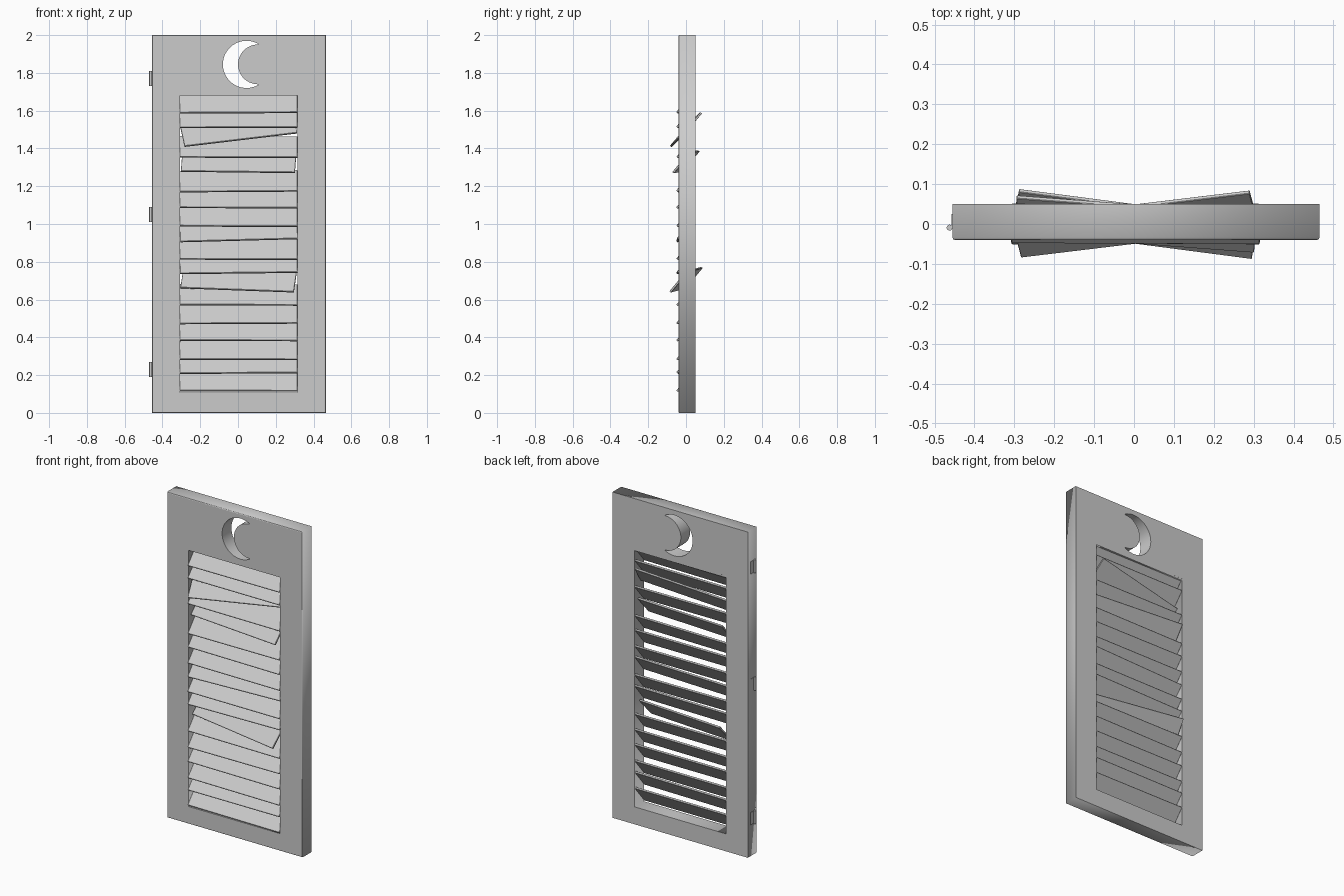
import bpy, bmesh, random
from math import cos, sin, pi, atan2
from mathutils import Matrix, Vector

if "Cube" in bpy.data.objects:
    bpy.data.objects.remove(bpy.data.objects["Cube"])

random.seed(4)
X0, X1 = -0.455, 0.465          # door outline
Y_MID, HALF = 0.005, 0.045      # door thickness


def add_mesh(name, bm):
    me = bpy.data.meshes.new(name)
    bm.to_mesh(me)
    bm.free()
    ob = bpy.data.objects.new(name, me)
    bpy.context.collection.objects.link(ob)
    return ob


def box(name, size, matrix, bevel=0.0):
    bm = bmesh.new()
    bmesh.ops.create_cube(bm, size=1, matrix=Matrix.Diagonal((*size, 1)))
    if bevel:
        bmesh.ops.bevel(bm, geom=bm.edges[:], offset=bevel, segments=1, affect='EDGES')
    bm.transform(matrix)
    return add_mesh(name, bm)


def rect(x0, x1, z0, z1):
    return [(x0, z0), (x1, z0), (x1, z1), (x0, z1)]


def crescent(c, r, c2, r2, tip, n=32):
    # outer arc the long way round the left, inner arc back
    a = atan2(tip[1], tip[0] - c)
    b = atan2(tip[1], tip[0] - c2)
    zc = 1.845
    outer = [(c + r * cos(t), zc + r * sin(t))
             for t in (a + (2 * pi - 2 * a) * i / n for i in range(n + 1))]
    inner = [(c2 + r2 * cos(t), zc + r2 * sin(t))
             for t in (2 * pi - b - (2 * pi - 2 * b) * i / n for i in range(1, n))]
    return outer + inner


# Door frame: flat outline with louvre opening and moon cut-out, extruded
cu = bpy.data.curves.new("frame_profile", 'CURVE')
cu.dimensions = '2D'
cu.fill_mode = 'BOTH'
cu.extrude = HALF
for pts in (rect(X0, X1, 0, 2), rect(-0.308, 0.315, 0.107, 1.68),
            crescent(0.045, 0.125, 0.105, 0.105, (0.11, 0.107))):
    sp = cu.splines.new('POLY')
    sp.points.add(len(pts) - 1)
    for p, (x, z) in zip(sp.points, pts):
        p.co = (x, z, 0, 1)
    sp.use_cyclic_u = True
tmp = bpy.data.objects.new("frame_profile", cu)
bpy.context.collection.objects.link(tmp)
bpy.context.view_layer.update()
me = tmp.evaluated_get(bpy.context.evaluated_depsgraph_get()).to_mesh()
bm = bmesh.new()
bm.from_mesh(me)
bpy.data.objects.remove(tmp)
bmesh.ops.remove_doubles(bm, verts=bm.verts[:], dist=1e-5)
for v in bm.verts:
    v.co = Vector((v.co.x, Y_MID - v.co.z, v.co.y))
bmesh.ops.recalc_face_normals(bm, faces=bm.faces[:])


# Softened outer edges
def corner(v):
    return (v.co.x < X0 + .001 or v.co.x > X1 - .001) and (v.co.z < .001 or v.co.z > 1.999)


rim = [e for e in bm.edges if all(corner(v) and v.co.y < 0 for v in e.verts)
       and len(e.link_faces) == 2 and e.calc_face_angle(0) > 1]
if rim:
    bmesh.ops.bevel(bm, geom=rim, offset=0.006, segments=2, profile=0.5, affect='EDGES')
add_mesh("door_frame", bm)

# Louvre slats: height of the front edge at left and right, and twist about z
SLATS = [(1.585, 1.588, 0), (1.508, 1.51, 0), (1.408, 1.48, .12), (1.352, 1.35, 0),
         (1.277, 1.27, -.075), (1.168, 1.172, 0), (1.085, 1.083, 0), (0.987, 0.985, 0),
         (0.904, 0.92, 0), (0.812, 0.81, 0), (0.735, 0.742, 0), (0.66, 0.638, -.13),
         (0.57, 0.568, 0), (0.47, 0.473, 0), (0.382, 0.38, 0), (0.282, 0.28, 0),
         (0.207, 0.21, 0), (0.115, 0.113, 0)]
TILT = 0.87
for i, (zl, zr, twist) in enumerate(SLATS):
    twist = twist or random.uniform(-0.008, 0.008)
    length = 0.605 if abs(twist) > .05 else 0.622
    m = (Matrix.Translation((0.0035, 0, (zl + zr) / 2 + 0.056))
         @ Matrix.Rotation(twist, 4, 'Z')
         @ Matrix.Rotation(-atan2(zr - zl, 0.61), 4, 'Y')
         @ Matrix.Rotation(TILT, 4, 'X'))
    box(f"slat_{i + 1}", (length, 0.142, 0.011), m, 0.0015)

# Hinges: knuckle barrel and leaf on the left edge
for i, z in enumerate((0.23, 1.05, 1.77)):
    bm = bmesh.new()
    bmesh.ops.create_cone(bm, cap_ends=True, segments=12, radius1=0.0075, radius2=0.0075,
                          depth=0.08, matrix=Matrix.Translation((-0.4625, -0.009, z)))
    ob = add_mesh(f"hinge_barrel_{i + 1}", bm)
    for f in ob.data.polygons:
        f.use_smooth = len(f.vertices) == 4
    box(f"hinge_leaf_{i + 1}", (0.004, 0.035, 0.075), Matrix.Translation((-0.455, 0.008, z)))
